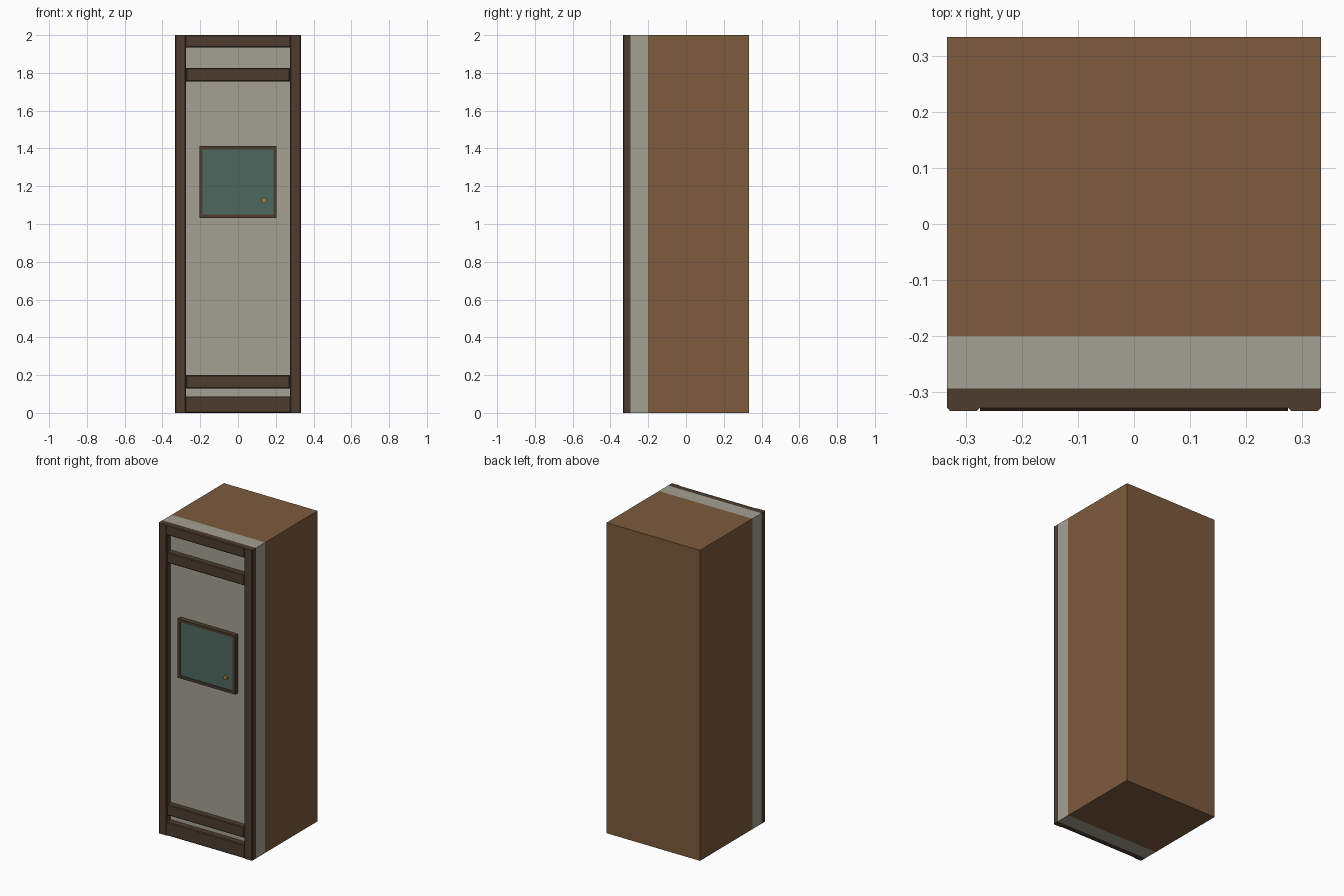
import bpy, bmesh
from mathutils import Matrix

if "Cube" in bpy.data.objects:
    bpy.data.objects.remove(bpy.data.objects["Cube"])


def material(name, r, g, b):
    m = bpy.data.materials.new(name)
    m.diffuse_color = (*[(c / 255) ** 2.2 for c in (r, g, b)], 1)
    m.use_nodes = True
    m.node_tree.nodes["Principled BSDF"].inputs["Base Color"].default_value = m.diffuse_color
    return m


brown = material("brown_wood", 124, 91, 62)
pale = material("pale_panel", 162, 160, 145)
dark = material("dark_wood", 80, 63, 51)
teal = material("teal_glass", 80, 103, 96)
brass = material("brass", 160, 125, 75)


def finish(name, bm, mat):
    me = bpy.data.meshes.new(name)
    bm.to_mesh(me)
    bm.free()
    me.materials.append(mat)
    ob = bpy.data.objects.new(name, me)
    bpy.context.collection.objects.link(ob)
    return ob


def box(name, x0, x1, y0, y1, z0, z1, mat, chamfer=0, along=None):
    """Box whose front edges may be chamfered; along limits it to edges on one axis."""
    bm = bmesh.new()
    size = (x1 - x0, y1 - y0, z1 - z0)
    mid = ((x0 + x1) / 2, (y0 + y1) / 2, (z0 + z1) / 2)
    bmesh.ops.create_cube(bm, size=1, matrix=Matrix.Translation(mid) @ Matrix.Diagonal((*size, 1)))
    if chamfer:
        edges = []
        for e in bm.edges:
            a, b = (v.co for v in e.verts)
            if max(a.y, b.y) < y0 + 1e-5 and (along is None or abs(a[along] - b[along]) > 1e-4):
                edges.append(e)
        bmesh.ops.bevel(bm, geom=edges, offset=chamfer, segments=1, affect='EDGES')
    return finish(name, bm, mat)


W, F, P = 0.333, -0.333, -0.293   # half width, trim front, panel front

# Cabinet body and front panel
box("body", -W, W, -0.2, W, 0, 2, brown)
box("front_panel", -W, W, P, -0.2, 0, 2, pale)

# Vertical stiles
for side, x0, x1 in (("left", -W, -0.275), ("right", 0.275, W)):
    box("stile_" + side, x0, x1, F, P, 0, 2, dark, 0.005, 2)

# Horizontal rails
box("rail_bottom", -0.275, 0.275, F, P, 0, 0.088, dark, 0.005, 0)
box("rail_top", -0.275, 0.275, F, P, 1.935, 2, dark, 0.005, 0)
box("rail_lower", -0.275, 0.275, F + 0.003, P, 0.13, 0.2, dark, 0.005)
box("rail_upper", -0.275, 0.275, F + 0.003, P, 1.755, 1.825, dark, 0.005)

# Window frame: two uprights and two crosspieces
X, Z0, Z1, T, FY = 0.205, 1.032, 1.412, 0.017, -0.323
for side, s in (("left", -1), ("right", 1)):
    a, b = sorted((s * X, s * (X - T)))
    box("window_upright_" + side, a, b, FY, P, Z0, Z1, dark)
box("window_sill", -X + T, X - T, FY, P, Z0, Z0 + T, dark)
box("window_head", -X + T, X - T, FY, P, Z1 - T, Z1, dark)
box("window_pane", -X + T, X - T, FY + 0.006, P, Z0 + T, Z1 - T, teal)

# Small round knob
bm = bmesh.new()
bmesh.ops.create_cone(bm, cap_ends=True, segments=16, radius1=0.014, radius2=0.014, depth=0.014,
                      matrix=Matrix.Translation((0.138, -0.321, 1.125)) @ Matrix.Rotation(1.5707963, 4, 'X'))
finish("knob", bm, brass)
